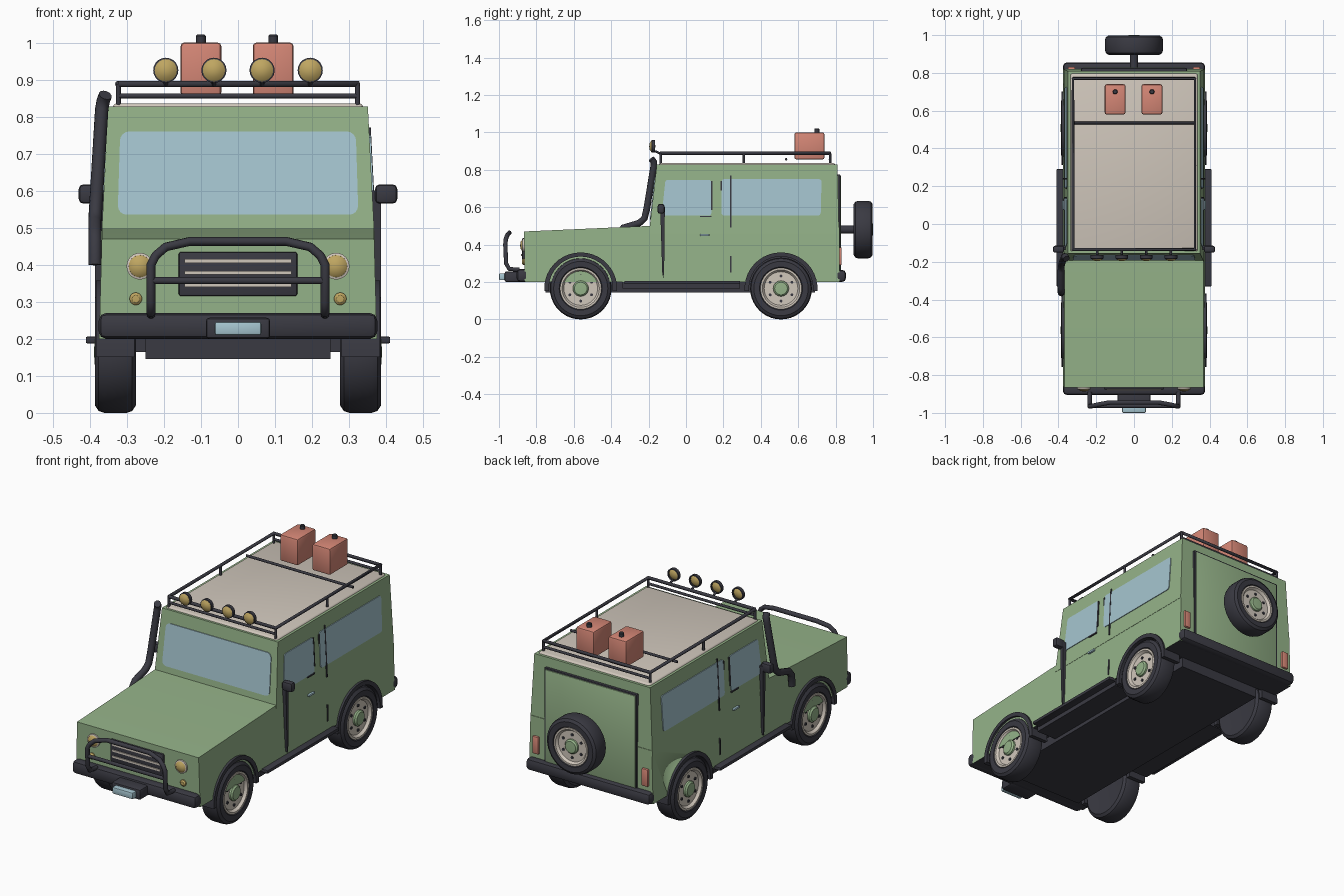
import bpy, bmesh, math
from mathutils import Vector, Matrix

if "Cube" in bpy.data.objects:
    bpy.data.objects.remove(bpy.data.objects["Cube"])


def material(name, rgb):
    m = bpy.data.materials.new(name)
    m.diffuse_color = (*rgb, 1)
    m.use_nodes = True
    m.node_tree.nodes["Principled BSDF"].inputs["Base Color"].default_value = m.diffuse_color
    return m


GREEN = material("sage_green", (0.30, 0.45, 0.25))
CREAM = material("cream", (0.63, 0.57, 0.50))
DARK = material("charcoal", (0.042, 0.042, 0.055))
GLASS = material("pale_blue", (0.38, 0.56, 0.63))
RED = material("salmon_red", (0.66, 0.24, 0.18))
GOLD = material("amber", (0.52, 0.38, 0.12))


def finish(name, bm, mats, bevel=0.0, segments=2):
    if bevel:
        edges = [e for e in bm.edges if len(e.link_faces) == 2 and e.calc_face_angle(0) > 0.5]
        bmesh.ops.bevel(bm, geom=edges, offset=bevel, segments=segments, profile=0.5,
                        affect='EDGES', clamp_overlap=True)
    bmesh.ops.recalc_face_normals(bm, faces=bm.faces)
    me = bpy.data.meshes.new(name)
    bm.to_mesh(me)
    bm.free()
    for m in mats:
        me.materials.append(m)
    me.shade_smooth()
    me.set_sharp_from_angle(angle=math.radians(35))
    ob = bpy.data.objects.new(name, me)
    bpy.context.collection.objects.link(ob)
    return ob


def box(name, x, y, z, mat, bevel=0.0, segments=2):
    """Box from (min, max) pairs."""
    bm = bmesh.new()
    size = [b - a for a, b in (x, y, z)]
    mid = [(a + b) / 2 for a, b in (x, y, z)]
    bmesh.ops.create_cube(bm, size=1, matrix=Matrix.Translation(mid) @ Matrix.Diagonal((*size, 1)))
    return finish(name, bm, [mat], bevel, segments)


def prism(name, profile, lo, hi, mat, bevel=0.0, segments=2):
    """Side profile (y, z) spanned between lo and hi, which may depend on z."""
    f = lambda v, z: v(z) if callable(v) else v
    bm = bmesh.new()
    a = [bm.verts.new((f(lo, z), y, z)) for y, z in profile]
    b = [bm.verts.new((f(hi, z), y, z)) for y, z in profile]
    bm.faces.new(a)
    bm.faces.new(b[::-1])
    n = len(a)
    for i in range(n):
        j = (i + 1) % n
        bm.faces.new((a[i], b[i], b[j], a[j]))
    return finish(name, bm, [mat], bevel, segments)


def lathe(name, profile, loc, axis, mat, n=32, scale=1.0):
    """Profile of (radius, height) turned around an axis."""
    bm = bmesh.new()
    vs = [bm.verts.new((r, 0, h)) for r, h in profile]
    es = [bm.edges.new(p) for p in zip(vs, vs[1:])]
    bmesh.ops.spin(bm, geom=vs + es, cent=(0, 0, 0), axis=(0, 0, 1), angle=math.tau, steps=n)
    bmesh.ops.remove_doubles(bm, verts=bm.verts, dist=1e-5)
    q = Vector(axis).to_track_quat('Z', 'Y').to_matrix().to_4x4()
    bm.transform(Matrix.Translation(loc) @ q @ Matrix.Scale(scale, 4))
    return finish(name, bm, [mat])


def tube(name, pts, r, mat, sides=3):
    cu = bpy.data.curves.new(name, 'CURVE')
    cu.dimensions, cu.bevel_depth, cu.bevel_resolution, cu.use_fill_caps = '3D', r, sides, True
    sp = cu.splines.new('POLY')
    sp.points.add(len(pts) - 1)
    for p, c in zip(sp.points, pts):
        p.co = (*c, 1)
    cu.materials.append(mat)
    ob = bpy.data.objects.new(name, cu)
    bpy.context.collection.objects.link(ob)
    bpy.ops.object.select_all(action='DESELECT')
    ob.select_set(True)
    bpy.context.view_layer.objects.active = ob
    bpy.ops.object.convert(target='MESH')
    return ob


def pane(name, outline, place, push, mat, radius):
    """Thin rounded plate: 2D outline placed on a surface and pushed outward."""
    bm = bmesh.new()
    bm.faces.new([bm.verts.new(place(u, v)) for u, v in outline])
    bmesh.ops.bevel(bm, geom=bm.verts[:], offset=radius, segments=4, profile=0.5, affect='VERTICES')
    bmesh.ops.translate(bm, verts=bm.verts, vec=-0.5 * Vector(push))
    ext = bmesh.ops.extrude_face_region(bm, geom=bm.faces[:])['geom']
    bmesh.ops.translate(bm, verts=[g for g in ext if isinstance(g, bmesh.types.BMVert)], vec=push)
    return finish(name, bm, [mat])


AXLES = (("front", -0.563), ("rear", 0.508))
AXLE_Z = 0.165
SIDES = (("right", 1), ("left", -1))
half_low = lambda z: 0.375 - 0.008 * (z - 0.2) / 0.3
half_cab = lambda z: 0.369 - 0.018 * (z - 0.47) / 0.35
shield_y = lambda z: -0.197 + 0.04 * (z - 0.47) / 0.35

# Lower body with bonnet, and cabin above the belt line
lower = prism("lower_body", [(-0.862, 0.2), (-0.866, 0.47), (-0.19, 0.5), (0.82, 0.49), (0.82, 0.2)],
              lambda z: -half_low(z), half_low, GREEN, 0.018, 3)
lower.data.materials.append(DARK)
for p in lower.data.polygons:
    if p.normal.z < -0.9:
        p.material_index = 1
prism("cabin", [(shield_y(0.46), 0.46), (shield_y(0.827), 0.827), (0.81, 0.827), (0.818, 0.46)],
      lambda z: -half_cab(z), half_cab, GREEN, 0.02, 3)
box("roof_panel", (-0.338, 0.338), (-0.145, 0.797), (0.80, 0.836), CREAM, 0.012, 3)

# Wheel wells cut from the body
for end, y in AXLES:
    for side, s in SIDES:
        cut = lathe("well_cutter", [(0, -0.1), (0.185, -0.1), (0.185, 0.1), (0, 0.1)],
                    (s * 0.36, y, AXLE_Z), (s, 0, 0), DARK)
        mod = lower.modifiers.new("well", 'BOOLEAN')
        mod.operation, mod.solver, mod.material_mode, mod.object = 'DIFFERENCE', 'EXACT', 'TRANSFER', cut
        bpy.context.view_layer.objects.active = lower
        bpy.ops.object.modifier_apply(modifier=mod.name)
        bpy.data.objects.remove(cut)

box("chassis", (-0.25, 0.25), (-0.75, 0.69), (0.145, 0.21), DARK)


# Wheels: tyre, rim, hub cap and nuts
def wheel(name, loc, axis, scale=1.0):
    ax = Vector(axis)
    lathe(name + "_tyre", [(0.105, 0.04), (0.115, 0.054), (0.145, 0.055), (0.16, 0.045), (0.165, 0.03),
                           (0.165, -0.03), (0.16, -0.045), (0.145, -0.055), (0.1, -0.052), (0, -0.045)],
          loc, axis, DARK, 40, scale)
    lathe(name + "_rim", [(0.112, 0.035), (0.11, 0.052), (0.1, 0.052), (0.09, 0.038), (0, 0.038)],
          loc, axis, CREAM, 32, scale)
    lathe(name + "_hub_cap", [(0.042, 0.03), (0.042, 0.048), (0.034, 0.056), (0, 0.058)],
          loc, axis, GREEN, 24, scale)
    u = Vector((0, 0, 1))
    w = ax.cross(u)
    for i in range(6):
        a = math.tau * i / 6
        lathe(name + "_nut", [(0.008, 0.03), (0.008, 0.043), (0, 0.043)],
              Vector(loc) + (u * math.cos(a) + w * math.sin(a)) * 0.067 * scale, axis, DARK, 8, scale)


arc = [math.radians(-4 + 188 * i / 20) for i in range(21)]
for end, y in AXLES:
    ring = [(y + 0.195 * math.cos(a), AXLE_Z + 0.193 * math.sin(a)) for a in arc]
    ring += [(y + 0.171 * math.cos(a), AXLE_Z + 0.171 * math.sin(a)) for a in reversed(arc)]
    for side, s in SIDES:
        wheel(f"{end}_{side}_wheel", (s * 0.331, y, AXLE_Z), (s, 0, 0))
        prism(f"{end}_{side}_arch_flare", ring, *sorted((s * 0.28, s * 0.384)), DARK)
wheel("spare", (0, 0.947, 0.48), (0, 1, 0), 0.93)
lathe("spare_mount", [(0, 0), (0.022, 0), (0.022, 0.1), (0, 0.1)], (0, 0.81, 0.48), (0, 1, 0), DARK, 16)

# Glass, doors and side fittings
pane("windshield", [(-0.325, 0.535), (0.325, 0.535), (0.318, 0.76), (-0.318, 0.76)],
     lambda x, z: (x, shield_y(z), z), (0, -0.008, 0), GLASS, 0.025)
for side, s in SIDES:
    on_side = lambda y, z: (s * half_cab(z), y, z)
    out = (s * 0.008, 0, 0)
    pane(side + "_front_window", [(-0.13, 0.555), (0.135, 0.555), (0.135, 0.745), (-0.11, 0.745)],
         on_side, out, GLASS, 0.012)
    pane(side + "_rear_window", [(0.19, 0.555), (0.72, 0.555), (0.725, 0.75), (0.19, 0.75)],
         on_side, out, GLASS, 0.015)
    for label, y, z0, z1 in (("upper", 0.24, 0.49, 0.77), ("pillar", 0.139, 0.585, 0.74),
                             ("catch", 0.188, 0.69, 0.74)):
        pane(f"{side}_{label}_door_line", [(y - 0.004, z0), (y + 0.004, z0), (y + 0.004, z1), (y - 0.004, z1)],
             on_side, (s * 0.01, 0, 0), DARK, 0.001)
    pane(side + "_lower_door_line", [(0.236, 0.25), (0.244, 0.25), (0.244, 0.34), (0.236, 0.34)],
         lambda y, z: (s * half_low(z), y, z), out, DARK, 0.001)
    xs = lambda a, b: tuple(sorted((s * a, s * b)))
    box(side + "_window_sill", xs(0.36, 0.372), (0.075, 0.135), (0.547, 0.554), DARK)
    box(side + "_door_handle", xs(0.365, 0.38), (0.075, 0.125), (0.445, 0.457), GLASS, 0.004)
    prism(side + "_hinge_post", [(-0.138, 0.6), (-0.113, 0.6), (-0.117, 0.25), (-0.122, 0.22), (-0.127, 0.25)],
          *xs(0.355, 0.386), DARK, 0.003)
    box(side + "_mirror", xs(0.37, 0.43), (-0.152, -0.115), (0.565, 0.617), DARK, 0.012)
    box(side + "_step", xs(0.36, 0.411), (-0.33, 0.29), (0.188, 0.206), DARK, 0.004)
    box(side + "_step_support", xs(0.24, 0.37), (-0.34, 0.29), (0.165, 0.2), DARK)
    # Lamps at both ends
    lathe(side + "_headlight_ring", [(0.036, 0), (0.036, 0.012), (0.03, 0.014), (0.028, 0)],
          (s * 0.265, -0.862, 0.396), (0, -1, 0), CREAM, 24)
    lathe(side + "_headlight", [(0.031, 0), (0.031, 0.012), (0.02, 0.022), (0, 0.025)],
          (s * 0.265, -0.862, 0.396), (0, -1, 0), GOLD, 24)
    lathe(side + "_indicator", [(0.017, 0), (0.017, 0.01), (0.01, 0.016), (0, 0.017)],
          (s * 0.276, -0.86, 0.308), (0, -1, 0), GOLD, 16)
    box(side + "_tail_lamp", xs(0.312, 0.35), (0.81, 0.832), (0.29, 0.385), RED, 0.005)

# Rear door with a dark seam
box("rear_door_seam", (-0.28, 0.28), (0.8, 0.825), (0.25, 0.775), DARK, 0.004)
box("rear_door", (-0.272, 0.272), (0.8, 0.829), (0.25, 0.767), GREEN, 0.004)

# Grille with slats
box("grille", (-0.16, 0.16), (-0.876, -0.85), (0.315, 0.435), DARK, 0.006)
for z in (0.345, 0.378, 0.41):
    box("grille_slat", (-0.145, 0.145), (-0.881, -0.87), (z - 0.005, z + 0.005), CREAM)

# Bumpers, winch housing and plate
for name, y0, y1, h in (("front_bumper", -0.905, -0.84, 0.27), ("rear_bumper", 0.795, 0.855, 0.265)):
    box(name, (-0.376, 0.376), (y0, y1), (0.2, h), DARK, 0.02, 2)
box("winch_housing", (-0.087, 0.087), (-0.97, -0.88), (0.2, 0.257), DARK, 0.01)
box("front_plate", (-0.063, 0.063), (-1.0, -0.96), (0.21, 0.246), GLASS, 0.006)

# Bull bar
half = [(0.235, -0.89, 0.265), (0.235, -0.945, 0.27), (0.235, -0.962, 0.30), (0.235, -0.966, 0.40),
        (0.222, -0.964, 0.425), (0.195, -0.957, 0.448), (0.13, -0.945, 0.463)]
tube("bull_bar_hoop", half + [(-x, y, z) for x, y, z in reversed(half)], 0.012, DARK)
tube("bull_bar_cross", [(-0.235, -0.964, 0.357), (0.235, -0.964, 0.357)], 0.01, DARK)

# Snorkel
tube("snorkel", [(-0.386, -0.365, 0.40), (-0.386, -0.36, 0.46), (-0.386, -0.335, 0.49), (-0.386, -0.25, 0.515),
                 (-0.385, -0.222, 0.54), (-0.382, -0.21, 0.59), (-0.368, -0.172, 0.82), (-0.364, -0.172, 0.842),
                 (-0.358, -0.185, 0.858)], 0.018, DARK, 4)

# Roof rack
Y0, Y1, X = -0.135, 0.77, 0.323
tube("rack_rail", [(-X, Y0, 0.888), (X, Y0, 0.888), (X, Y1, 0.888), (-X, Y1, 0.888), (-X, Y0, 0.888)], 0.009, DARK)
for y in (Y0, 0.535, Y1):
    tube("rack_crossbar", [(-X, y, 0.856), (X, y, 0.856)], 0.007, DARK)
for side, s in SIDES:
    for y in (Y0, 0.31, Y1):
        tube("rack_post", [(s * X, y, 0.82), (s * X, y, 0.888)], 0.007, DARK)

# Rack spotlights
for x in (-0.195, -0.065, 0.065, 0.195):
    lathe("spotlight_lens", [(0, -0.012), (0.02, -0.008), (0.03, 0), (0.03, 0.01), (0.018, 0.019), (0, 0.022)],
          (x, -0.175, 0.925), (0, -1, 0), GOLD, 20)
    lathe("spotlight_rim", [(0.028, -0.01), (0.034, -0.01), (0.034, 0.008), (0.029, 0.01), (0.028, -0.01)],
          (x, -0.175, 0.925), (0, -1, 0), DARK, 20)
    tube("spotlight_bracket", [(x, -0.165, 0.9), (x, Y0, 0.885)], 0.006, DARK)

# Fuel cans
for x in (-0.1, 0.095):
    box("fuel_can", (x - 0.055, x + 0.055), (0.58, 0.74), (0.855, 1.0), RED, 0.01)
    lathe("fuel_can_cap", [(0.013, -0.01), (0.013, 0.018), (0.01, 0.021), (0, 0.021)],
          (x, 0.70, 1.0), (0, 0, 1), DARK, 12)
